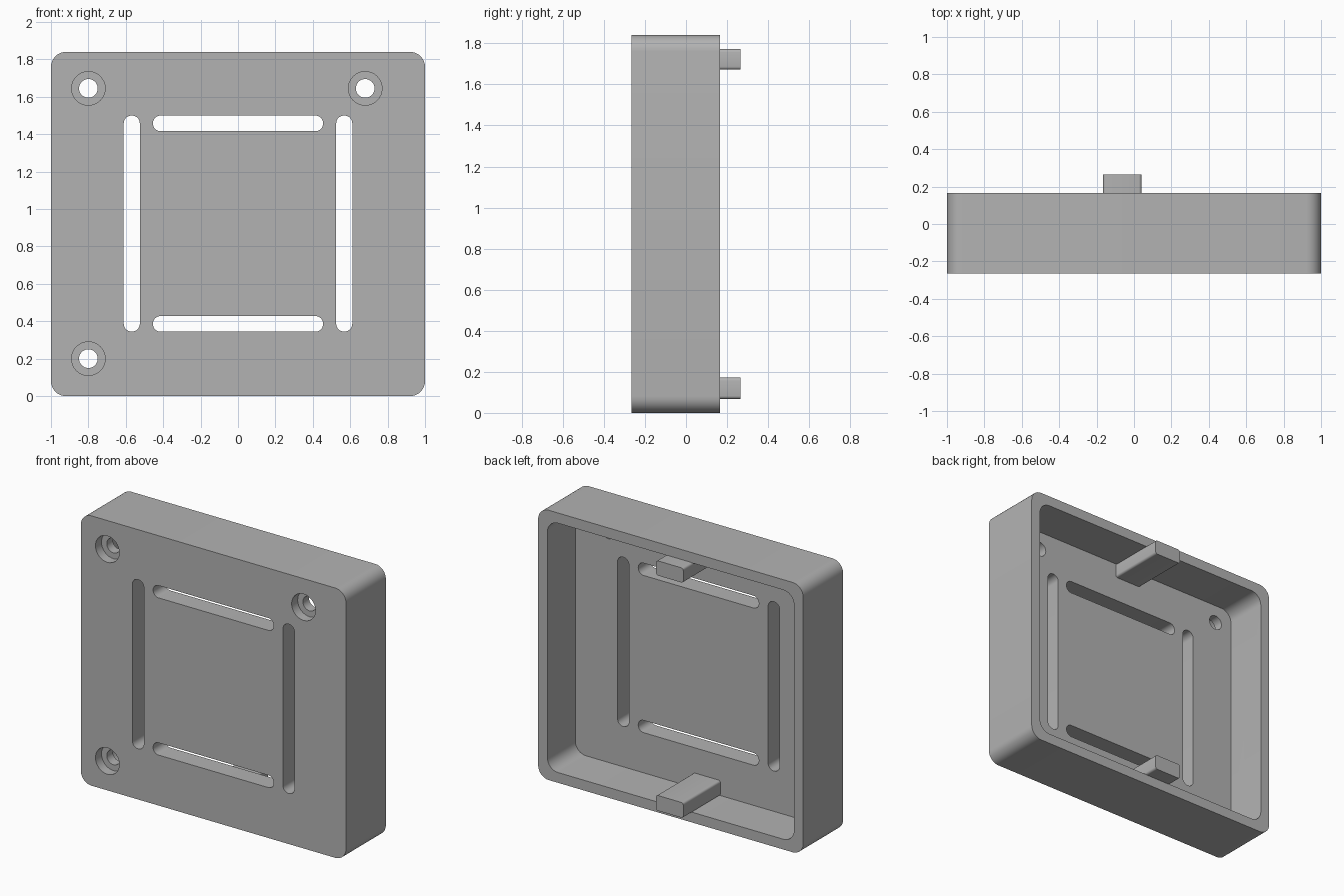
import bpy, bmesh, math

default = bpy.data.objects.get("Cube")
if default:
    bpy.data.objects.remove(default, do_unlink=True)

grey = bpy.data.materials.new("mid_grey")
grey.use_nodes = True
colour = (0.45, 0.45, 0.45, 1)
grey.diffuse_color = colour
grey.node_tree.nodes["Principled BSDF"].inputs["Base Color"].default_value = colour

FRONT, FLOOR, RIM, TAB_END = -0.265, -0.135, 0.165, 0.265
HEIGHT, WALL = 1.84, 0.07


def prism(name, x0, x1, z0, z1, radius, y0, y1, steps=8):
    """Rounded rectangle in the x-z plane, extruded along y."""
    bm = bmesh.new()
    corners = [(x1, z1, -1, -1), (x0, z1, 1, -1), (x0, z0, 1, 1), (x1, z0, -1, 1)]
    ring = []
    for i, (x, z, sx, sz) in enumerate(corners):
        for k in range(steps + 1):
            a = math.pi / 2 * (i + k / steps)
            ring.append(bm.verts.new((x + sx * radius + radius * math.cos(a), y0,
                                      z + sz * radius + radius * math.sin(a))))
    bmesh.ops.remove_doubles(bm, verts=ring, dist=0.0001)
    face = bm.faces.new([v for v in ring if v.is_valid])
    extruded = bmesh.ops.extrude_face_region(bm, geom=[face])["geom"]
    moved = [g for g in extruded if isinstance(g, bmesh.types.BMVert)]
    bmesh.ops.translate(bm, verts=moved, vec=(0, y1 - y0, 0))
    bmesh.ops.recalc_face_normals(bm, faces=bm.faces)
    mesh = bpy.data.meshes.new(name)
    bm.to_mesh(mesh)
    bm.free()
    mesh.materials.append(grey)
    obj = bpy.data.objects.new(name, mesh)
    bpy.context.collection.objects.link(obj)
    return obj


def disc(name, x, z, radius, y0, y1):
    return prism(name, x - radius, x + radius, z - radius, z + radius, radius, y0, y1)


def cut(target, cutter):
    mod = target.modifiers.new("cut", "BOOLEAN")
    mod.operation = "DIFFERENCE"
    mod.solver = "EXACT"
    mod.object = cutter
    bpy.context.view_layer.objects.active = target
    bpy.ops.object.modifier_apply(modifier=mod.name)
    bpy.data.objects.remove(cutter, do_unlink=True)


def smooth(obj):
    bpy.ops.object.select_all(action="DESELECT")
    obj.select_set(True)
    bpy.context.view_layer.objects.active = obj
    bpy.ops.object.shade_smooth_by_angle(angle=math.radians(30))


# Open-backed tray with rounded corners
case = prism("case_shell", -1, 1, 0, HEIGHT, 0.08, FRONT, RIM)
cut(case, prism("cavity", WALL - 1, 1 - WALL, WALL, HEIGHT - WALL, 0.08, FLOOR, 0.5))

# Vent slots around the centre panel
BEFORE = FRONT - 0.1
AFTER = FLOOR + 0.1
for side in (-1, 1):
    x = side * 0.568
    cut(case, prism("side_slot", x - 0.043, x + 0.043, 0.345, 1.5, 0.042, BEFORE, AFTER))
    z = 0.922 + side * 0.536
    cut(case, prism("level_slot", -0.455, 0.455, z - 0.042, z + 0.042, 0.041, BEFORE, AFTER))

# Three counterbored screw holes
for x, z in ((-0.8, 1.645), (0.68, 1.645), (-0.8, 0.2)):
    cut(case, disc("counterbore", x, z, 0.09, BEFORE, FRONT + 0.065))
    cut(case, disc("screw_hole", x, z, 0.05, BEFORE, AFTER))

# Cable notch with rounded inner corners in the rim
notch = prism("cable_notch", RIM - 0.045, RIM + 0.1, 1.04, 1.43, 0.035, 0, 0.2)
for v in notch.data.vertices:
    x, y, z = v.co
    v.co = (-0.95 - y, x, z)
notch.data.flip_normals()
for v in notch.data.vertices:
    v.co.x = -1.1 if v.co.x < -1 else -0.9
cut(case, notch)
smooth(case)

# Snap tabs running from the floor out past the rim
for name, z0, z1 in (("lower_tab", WALL - 0.002, 0.172), ("upper_tab", 1.672, 1.772)):
    tab = prism(name, -0.165, 0.04, z0, z1, 0.015, FLOOR - 0.01, TAB_END, 4)
    smooth(tab)
